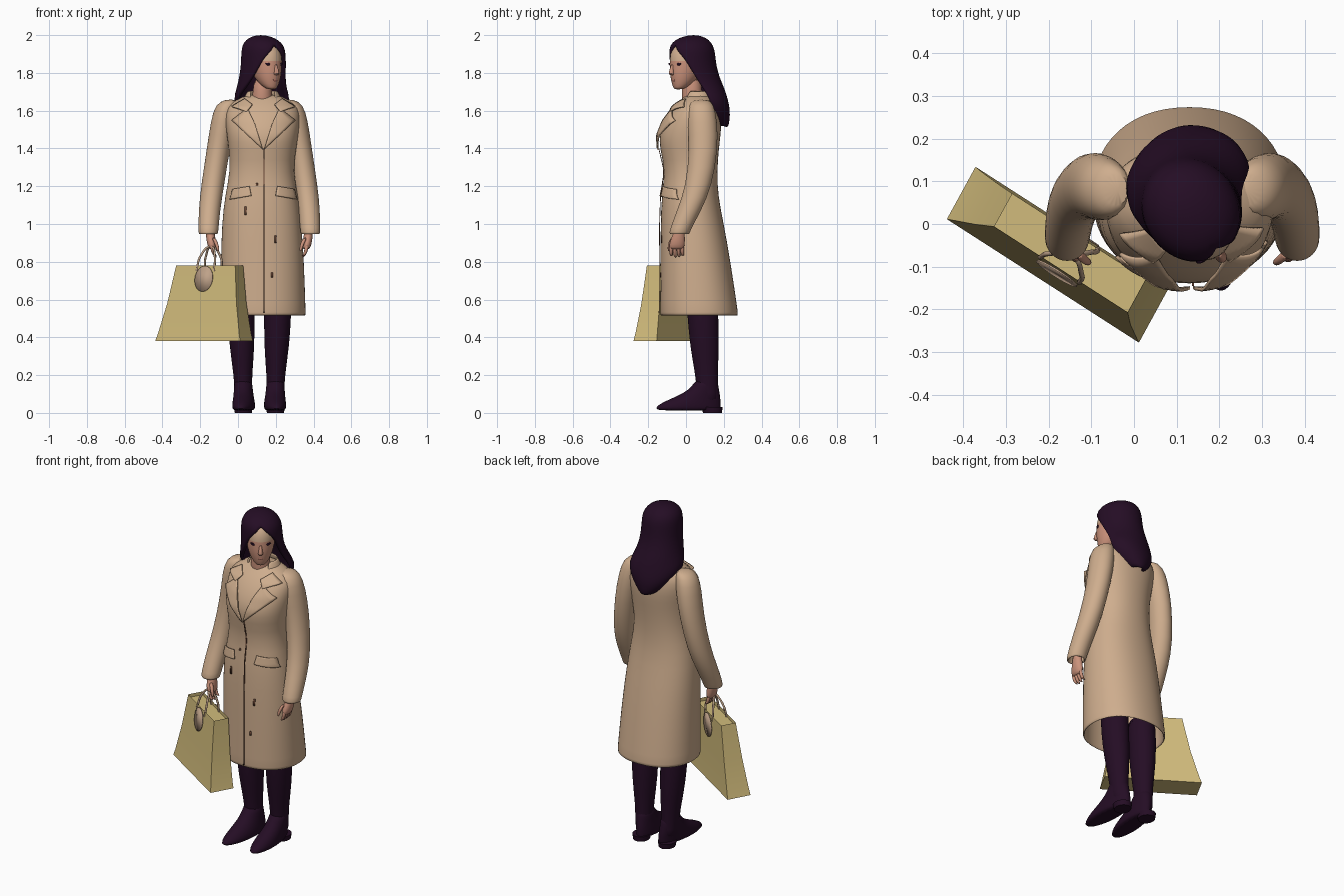
import bpy, bmesh
from math import sin, cos, pi, radians, copysign
from mathutils import Vector, Matrix

cube = bpy.data.objects.get("Cube")
if cube:
    bpy.data.objects.remove(cube)


def material(name, r, g, b):
    m = bpy.data.materials.new(name)
    m.use_nodes = True
    m.diffuse_color = (r, g, b, 1)
    m.node_tree.nodes["Principled BSDF"].inputs["Base Color"].default_value = (r, g, b, 1)
    return m


COAT = material("camel", .62, .42, .27)
DARK = material("dark_plum", .018, .004, .018)
SKIN = material("skin", .60, .29, .20)
BROW = material("pale_skin", .64, .43, .28)
LIPS = material("lip_rose", .42, .16, .12)
BAG = material("straw_yellow", .64, .50, .20)
STRAP = material("strap_tan", .52, .36, .25)
SEAM = material("seam_brown", .14, .06, .035)


def finish(name, bm, mats, thick=0, sub=0, angle=50):
    """Turn a bmesh into a shaded object with optional modifiers."""
    bmesh.ops.remove_doubles(bm, verts=bm.verts, dist=1e-4)
    bmesh.ops.recalc_face_normals(bm, faces=bm.faces)
    me = bpy.data.meshes.new(name)
    bm.to_mesh(me)
    bm.free()
    for m in mats:
        me.materials.append(m)
    ob = bpy.data.objects.new(name, me)
    bpy.context.scene.collection.objects.link(ob)
    if thick:
        mod = ob.modifiers.new("thickness", 'SOLIDIFY')
        mod.thickness, mod.offset = thick, -1
    if sub:
        ob.modifiers.new("smooth", 'SUBSURF').levels = sub
        ob.modifiers["smooth"].render_levels = sub
    bpy.ops.object.select_all(action='DESELECT')
    ob.select_set(True)
    bpy.context.view_layer.objects.active = ob
    bpy.ops.object.shade_smooth_by_angle(angle=radians(angle))
    return ob


def loft(name, rings, mat, n=20, power=2.0, caps=(True, True), thick=0, sub=1, rule=None):
    """Skin rings (x, y, z, rx, ry, yaw, front gap); angles in degrees."""
    bm = bmesh.new()
    mats = mat if isinstance(mat, list) else [mat]
    rows = []
    gapped = any(len(r) > 6 for r in rings)
    for r in rings:
        x, y, z, rx, ry, yaw, gap = tuple(r) + (0,) * (7 - len(r))
        g, row = radians(gap), []
        for i in range(n + 1 if gapped else n):
            a = g + (2 * pi - 2 * g) * i / n
            s, c = sin(a), -cos(a)
            p = Vector((rx * copysign(abs(s) ** (2 / power), s),
                        ry * copysign(abs(c) ** (2 / power), c), 0))
            row.append(bm.verts.new(Matrix.Rotation(radians(yaw), 3, 'Z') @ p + Vector((x, y, z))))
        rows.append(row)
    count = len(rows[0])
    for a, b in zip(rows, rows[1:]):
        for i in range(count - 1 if gapped else count):
            j = (i + 1) % count
            f = bm.faces.new((a[i], a[j], b[j], b[i]))
            if rule:
                f.material_index = rule(f.calc_center_median())
    for want, row in zip(caps, (rows[0], rows[-1])):
        if want:
            bm.faces.new(row)
    return finish(name, bm, mats, thick, sub)


# Coat body, hollow below
coat = [(.13, .07, .515, .23, .208), (.13, .069, .54, .229, .206), (.13, .05, .8, .221, .187),
        (.125, .033, 1.0, .212, .168), (.125, .02, 1.15, .195, .15), (.125, .027, 1.28, .166, .138),
        (.13, .018, 1.4, .18, .157), (.13, .02, 1.47, .19, .164), (.13, .038, 1.55, .2, .152),
        (.13, .055, 1.62, .195, .122), (.13, .06, 1.655, .145, .088), (.13, .065, 1.69, .075, .062)]
loft("coat_body", coat, COAT, n=28, power=2.2, caps=(False, True), thick=.012)
loft("coat_collar_band", [(.13, .06, 1.64, .115, .095, 0, 40), (.13, .062, 1.71, .078, .07, 0, 50)],
     COAT, caps=(False, False), thick=.01)


def coat_front(x, z):
    """Depth of the coat's front surface."""
    for a, b in zip(coat, coat[1:]):
        if a[2] <= z <= b[2]:
            t = (z - a[2]) / (b[2] - a[2])
            cx, cy, _, rx, ry = [p + (q - p) * t for p, q in zip(a, b)]
            d = min(abs(x - cx) / rx, .97)
            return cy - ry * (1 - d ** 2.2) ** (1 / 2.2)
    return 0


def patch(name, corners, mat, lift=.012, thick=.008, cuts=8):
    """Four-cornered plate lying on the coat front, corners as (x, z)."""
    a, b, c, d = [Vector(p) for p in corners]
    bm = bmesh.new()
    grid = []
    for i in range(cuts + 1):
        row = []
        for j in range(cuts + 1):
            p = a.lerp(b, i / cuts).lerp(d.lerp(c, i / cuts), j / cuts)
            row.append(bm.verts.new((p.x, coat_front(p.x, p.y) - lift, p.y)))
        grid.append(row)
    for r, s in zip(grid, grid[1:]):
        for j in range(cuts):
            bm.faces.new((r[j], r[j + 1], s[j + 1], s[j]))
    return finish(name, bm, [mat], thick)


# Lapels, collar points and pocket flaps, mirrored about the closing line
MID = .135
for side, s in (("left", 1), ("right", -1)):
    def flat(points):
        return [(MID + s * x, z) for x, z in points]
    patch("lapel_" + side, flat([(.085, 1.615), (.17, 1.55), (.004, 1.395), (.045, 1.53)]), COAT, .016)
    patch("collar_" + side, flat([(.1, 1.665), (.17, 1.625), (.09, 1.595), (.06, 1.635)]), COAT, .018)
    patch("pocket_flap_" + side, flat([(.075, 1.2), (.165, 1.185), (.18, 1.13), (.065, 1.15)]), COAT, .014)
patch("front_seam", [(.136, 1.4), (.141, 1.4), (.141, .53), (.136, .53)], SEAM, .003, .004, 24)
for i, (x, z, h) in enumerate([(.1, 1.21, .006), (.04, 1.07, .022), (.2, .92, .02), (.18, .73, .012)]):
    patch("button_mark_%d" % i, [(x - .005, z + h), (x + .005, z + h), (x + .005, z - h), (x - .005, z - h)],
          SEAM, .004, .004, 2)

# Arms, hands, legs and shoes, mirrored
AXIS = .113
for side, s in (("left", 1), ("right", -1)):
    def mirrored(rings):
        return [(AXIS + s * r[0],) + tuple(r[1:]) for r in rings]
    loft("sleeve_" + side, mirrored([
        (.15, .08, 1.66, .03, .04), (.175, .08, 1.635, .058, .068), (.19, .085, 1.55, .068, .082),
        (.217, .095, 1.4, .062, .077), (.248, .068, 1.2, .062, .07), (.264, .02, 1.08, .058, .066),
        (.27, -.033, .965, .054, .056), (.27, -.035, .945, .052, .054)]),
        COAT, n=16, caps=(True, False), thick=.012)
    loft("palm_" + side, mirrored([
        (.265, -.03, 1.0, .024, .028), (.26, -.037, .95, .024, .03), (.255, -.045, .91, .026, .042),
        (.25, -.05, .875, .022, .042), (.247, -.05, .865, .012, .035)]), SKIN, n=12)
    for k in range(4):
        y = -.08 + k * .02
        drop = .82 + abs(k - 1.3) * .008
        loft("finger_%s_%d" % (side, k), mirrored([
            (.252, y, .89, .011, .011), (.248, y, .86, .011, .011),
            (.238, y + .002, .835, .009, .009), (.228, y + .004, drop, .006, .006)]), SKIN, n=8)
    loft("thumb_" + side, mirrored([
        (.245, -.068, .93, .012, .013), (.228, -.085, .9, .011, .011),
        (.22, -.09, .87, .009, .009), (.218, -.09, .855, .005, .005)]), SKIN, n=8)
    loft("leg_" + side, mirrored([
        (.095, .08, .68, .08, .09), (.097, .09, .5, .071, .081), (.092, .098, .36, .068, .079),
        (.087, .108, .2, .049, .059), (.085, .115, .1, .046, .056), (.085, .115, .05, .045, .055)]), DARK)
    turn = -6 if s < 0 else 3
    loft("shoe_" + side, mirrored([
        (.083, .012, .012, .05, .165, turn), (.083, .012, .022, .057, .174, turn),
        (.083, .015, .04, .06, .17, turn), (.083, .045, .07, .056, .14, turn),
        (.084, .08, .1, .052, .1, turn), (.085, .103, .14, .049, .07, turn),
        (.086, .108, .18, .047, .058, turn)]), DARK)
    loft("shoe_heel_" + side, mirrored([
        (.085, .14, 0, .045, .05), (.085, .138, .03, .05, .056)]), DARK, sub=0)

# Head, turned to its left
YAW = 35
TURN = Matrix.Rotation(radians(YAW), 3, 'Z')
CENTRE = Vector((.14, .015, 0))


def head_rings(rings):
    out = []
    for x, y, z, rx, ry in rings:
        p = TURN @ Vector((x, y, 0)) + CENTRE
        out.append((p.x, p.y, z, rx, ry, YAW))
    return out


loft("neck", [(.13, .05, 1.58, .06, .06), (.128, .035, 1.66, .056, .058),
              (.128, .03, 1.7, .05, .053), (.135, .03, 1.78, .05, .053)], SKIN)
loft("head", head_rings([
    (0, -.07, 1.712, .02, .018), (0, -.055, 1.725, .038, .04), (0, -.035, 1.76, .06, .069),
    (0, -.02, 1.8, .073, .09), (0, -.012, 1.83, .079, .097), (0, -.008, 1.862, .082, .101),
    (0, -.004, 1.9, .083, .102), (0, .005, 1.945, .07, .09), (0, .01, 1.975, .04, .05)]),
    [SKIN, BROW], n=24, rule=lambda c: int(c.z > 1.86))
loft("nose", head_rings([
    (0, -.108, 1.787, .009, .008), (0, -.113, 1.794, .016, .018), (0, -.11, 1.81, .011, .016),
    (0, -.104, 1.85, .007, .009)]), SKIN, n=10)
loft("mouth", head_rings([
    (0, -.093, 1.752, .012, .008), (0, -.097, 1.76, .023, .009), (0, -.096, 1.768, .016, .009)]),
    LIPS, n=10)
for side, s in (("left", 1), ("right", -1)):
    loft("eye_" + side, head_rings([
        (s * .036, -.091, 1.838, .01, .008), (s * .037, -.091, 1.846, .019, .009),
        (s * .04, -.09, 1.854, .02, .009)]), DARK, n=10)

# Hair: parted shell open over the face, falling to a point behind
loft("hair", [
    (.12, .04, 2.0, .02, .02, 35, 0), (.125, .035, 1.987, .065, .075, 35, 0),
    (.13, .03, 1.96, .098, .111, 35, 0), (.135, .03, 1.925, .112, .126, 35, 12),
    (.135, .032, 1.885, .114, .129, 35, 34), (.135, .036, 1.84, .115, .13, 35, 48),
    (.13, .048, 1.78, .12, .131, 33, 60), (.125, .072, 1.72, .135, .13, 28, 70),
    (.125, .1, 1.66, .158, .118, 18, 80), (.13, .13, 1.6, .125, .105, 8, 85),
    (.13, .15, 1.55, .085, .08, 0, 85), (.13, .18, 1.51, .035, .045, 0, 80)],
    DARK, n=28, caps=(True, False), thick=.022)

# Shopping bag, set obliquely
U, V = Vector((.84, -.54, 0)), Vector((.48, .877, 0))
levels = [(.38, .268, .07), (.42, .256, .066), (.58, .218, .055), (.78, .186, .044)]


def bag_point(u, v, z):
    t = (z - .38) / .4
    return Vector((-.18 + .03 * t, -.072 + .004 * t, z)) + U * u + V * v


bm = bmesh.new()
rows = [[bm.verts.new(bag_point(a * hu, b * hv, z)) for a, b in ((-1, -1), (1, -1), (1, 1), (-1, 1))]
        for z, hu, hv in levels]
for a, b in zip(rows, rows[1:]):
    for i in range(4):
        bm.faces.new((a[i], a[(i + 1) % 4], b[(i + 1) % 4], b[i]))
bm.faces.new(rows[0][::-1])
top = bm.faces.new(rows[-1])
bmesh.ops.inset_individual(bm, faces=[top], thickness=.006)
for v in top.verts:
    v.co.z -= .02
finish("bag", bm, [BAG], angle=30)

# Round panels and looped handles on both bag faces
for side, s in (("back", 1), ("front", -1)):
    bm = bmesh.new()
    ring = []
    for i in range(24):
        a = 2 * pi * i / 24
        z = .71 + .068 * sin(a)
        half = .055 - .011 * (z - .58) / .2
        ring.append(bm.verts.new(bag_point(.056 * cos(a), s * (half + .004), z)))
    bm.faces.new(ring)
    finish("bag_panel_" + side, bm, [STRAP], .004)
    curve = bpy.data.curves.new("bag_handle_" + side, 'CURVE')
    curve.dimensions, curve.bevel_depth, curve.bevel_resolution = '3D', .006, 2
    spline = curve.splines.new('BEZIER')
    path = [(-.055, .045, .75), (-.045, .03, .83), (0, .008, .88), (.045, .03, .83), (.055, .045, .75)]
    spline.bezier_points.add(len(path) - 1)
    for bp, (u, v, z) in zip(spline.bezier_points, path):
        bp.co = bag_point(u, s * v, z)
        bp.handle_left_type = bp.handle_right_type = 'AUTO'
    curve.materials.append(STRAP)
    bpy.context.scene.collection.objects.link(bpy.data.objects.new("bag_handle_" + side, curve))
